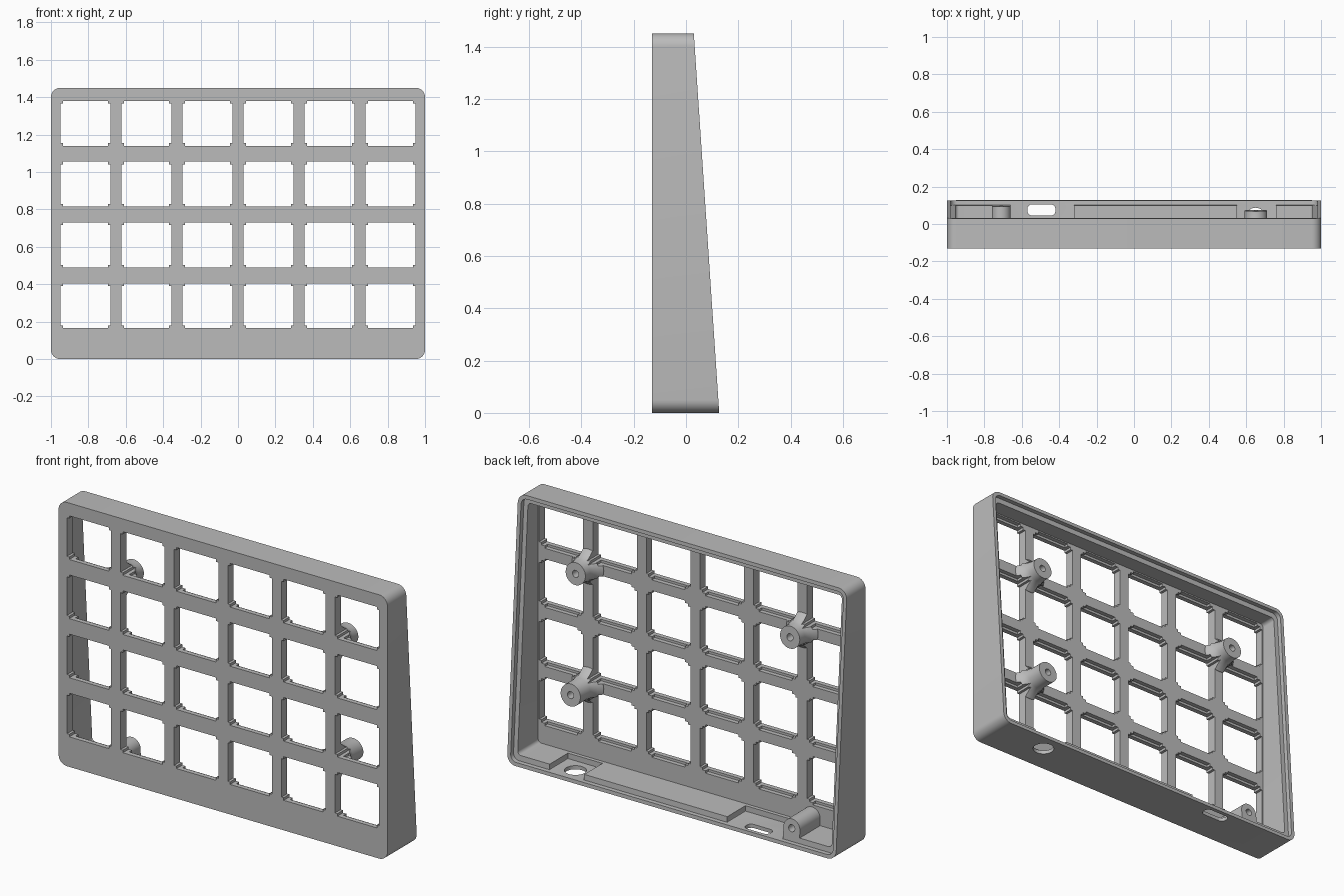
import bpy, bmesh, math
from mathutils import Vector

if "Cube" in bpy.data.objects:
    bpy.data.objects.remove(bpy.data.objects["Cube"])

FRONT, PLATE = -0.13, -0.08
HEIGHT = 1.45
LIP = 0.025
PITCH = 0.326

grey = bpy.data.materials.new("case grey")
grey.use_nodes = True
grey.diffuse_color = (0.5, 0.5, 0.5, 1)
grey.node_tree.nodes["Principled BSDF"].inputs["Base Color"].default_value = grey.diffuse_color


def slope(inset=0.0):
    """Depth of the slanted rear plane as a function of height."""
    return lambda z: 0.127 - 0.067 * z - inset


def flat(y):
    return lambda z: y


def rounded(x0, x1, z0, z1, r, steps=8):
    """Rounded rectangle outline."""
    pts = []
    corners = [(x1 - r, z1 - r), (x0 + r, z1 - r), (x0 + r, z0 + r), (x1 - r, z0 + r)]
    for quarter, (cx, cz) in enumerate(corners):
        for i in range(steps + 1):
            a = (quarter + i / steps) * math.pi / 2
            pts.append((cx + r * math.cos(a), cz + r * math.sin(a)))
    return pts


def circle(cx, cz, r, steps=32):
    return [(cx + r * math.cos(2 * math.pi * i / steps),
             cz + r * math.sin(2 * math.pi * i / steps)) for i in range(steps)]


def loft(bm, rings):
    """Closed solid through matching rings of points."""
    loops = [[bm.verts.new(p) for p in ring] for ring in rings]
    n = len(loops[0])
    for a, b in zip(loops, loops[1:]):
        for i in range(n):
            j = (i + 1) % n
            bm.faces.new((a[i], a[j], b[j], b[i]))
    bm.faces.new(loops[0])
    bm.faces.new(loops[-1])


def prism(bm, outline, front, back):
    loft(bm, [[(x, f(z), z) for x, z in outline] for f in (front, back)])


def finish(name, bm):
    bmesh.ops.recalc_face_normals(bm, faces=bm.faces)
    mesh = bpy.data.meshes.new(name)
    bm.to_mesh(mesh)
    bm.free()
    mesh.materials.append(grey)
    obj = bpy.data.objects.new(name, mesh)
    bpy.context.collection.objects.link(obj)
    return obj


def combine(target, tool, operation="DIFFERENCE"):
    """Apply a boolean, then discard the tool."""
    bpy.context.view_layer.objects.active = target
    mod = target.modifiers.new(tool.name, "BOOLEAN")
    mod.object, mod.operation, mod.solver = tool, operation, "EXACT"
    bpy.ops.object.modifier_apply(modifier=mod.name)
    bpy.data.objects.remove(tool)


def prism_tool(name, outline, front, back):
    bm = bmesh.new()
    prism(bm, outline, front, back)
    return finish(name, bm)


# Wedge-shaped case, hollowed from behind, with a stepped rim
case = prism_tool("keypad_case", rounded(-1, 1, 0, HEIGHT, 0.05), flat(FRONT), slope())
combine(case, prism_tool("cavity", rounded(-0.955, 0.955, 0.05, 1.4, 0.02), flat(PLATE), slope(-0.1)))
combine(case, prism_tool("rim_step", rounded(-0.98, 0.98, 0.02, 1.43, 0.035), slope(LIP), slope(-0.1)))

# Thinned wall pockets around the two bottom ports
for x0, x1 in ((-0.66, -0.32), (0.55, 0.76)):
    combine(case, prism_tool("port_pocket", rounded(x0, x1, 0.02, 0.1, 0.003, 2), flat(-0.06), slope(-0.1)))

# Screw posts with flared feet at the grid crossings
posts = [(0.652, 1.098), (-0.652, 1.098), (0.652, 0.448)]
for px, pz in posts:
    bm = bmesh.new()
    rings = []
    for y, r in ((-0.1, 0.1), (-0.075, 0.095), (-0.055, 0.077), (-0.035, 0.066), (-0.015, 0.06)):
        rings.append([(x, y, z) for x, z in circle(px, pz, r)])
    tip = slope(LIP)
    rings.append([(x, tip(z), z) for x, z in circle(px, pz, 0.06)])
    loft(bm, rings)
    combine(case, finish("screw_post", bm), "UNION")

# Corner post standing on the bottom wall
cx, cz, r = -0.71, 0.09, 0.05
arch = [(cx + r * math.cos(math.pi * i / 16), cz + r * math.sin(math.pi * i / 16)) for i in range(17)]
arch += [(cx - r, 0.035), (cx + r, 0.035)]
combine(case, prism_tool("corner_post", arch, flat(-0.1), slope(LIP)), "UNION")

# Key openings: square with wider side notches, plus clip recesses behind
openings, recesses = bmesh.new(), bmesh.new()
w, n, h, s = 0.12, 0.134, 0.12, 0.106
quarter = [(n, s), (w, s), (w, h)]
for col in range(6):
    for row in range(4):
        x, z = (col - 2.5) * PITCH, 0.285 + row * 0.325
        shape = quarter + [(-a, b) for a, b in reversed(quarter)]
        shape += [(-a, -b) for a, b in quarter] + [(a, -b) for a, b in reversed(quarter)]
        prism(openings, [(x + a, z + b) for a, b in shape], flat(-0.3), flat(0.3))
        prism(recesses, [(x + a * 0.1, z + b * 0.133) for a, b in ((1, 1), (-1, 1), (-1, -1), (1, -1))],
              flat(-0.104), flat(-0.06))
combine(case, finish("key_openings", openings))
combine(case, finish("clip_recesses", recesses))

# Screw holes in the post ends
for px, pz in posts + [(cx, cz)]:
    combine(case, prism_tool("screw_hole", circle(px, pz, 0.019, 20), slope(0.12), slope(-0.1)))

# Cable slot and round socket through the bottom wall
for outline in (rounded(-0.57, -0.42, 0.045, 0.105, 0.025), circle(0.65, 0.032, 0.055)):
    bm = bmesh.new()
    loft(bm, [[(x, y, z) for x, y in outline] for z in (-0.1, 0.09)])
    combine(case, finish("port", bm))

# Smooth only the rounded surfaces
bpy.ops.object.select_all(action="DESELECT")
case.select_set(True)
bpy.context.view_layer.objects.active = case
bpy.ops.object.shade_smooth_by_angle(angle=math.radians(30))
